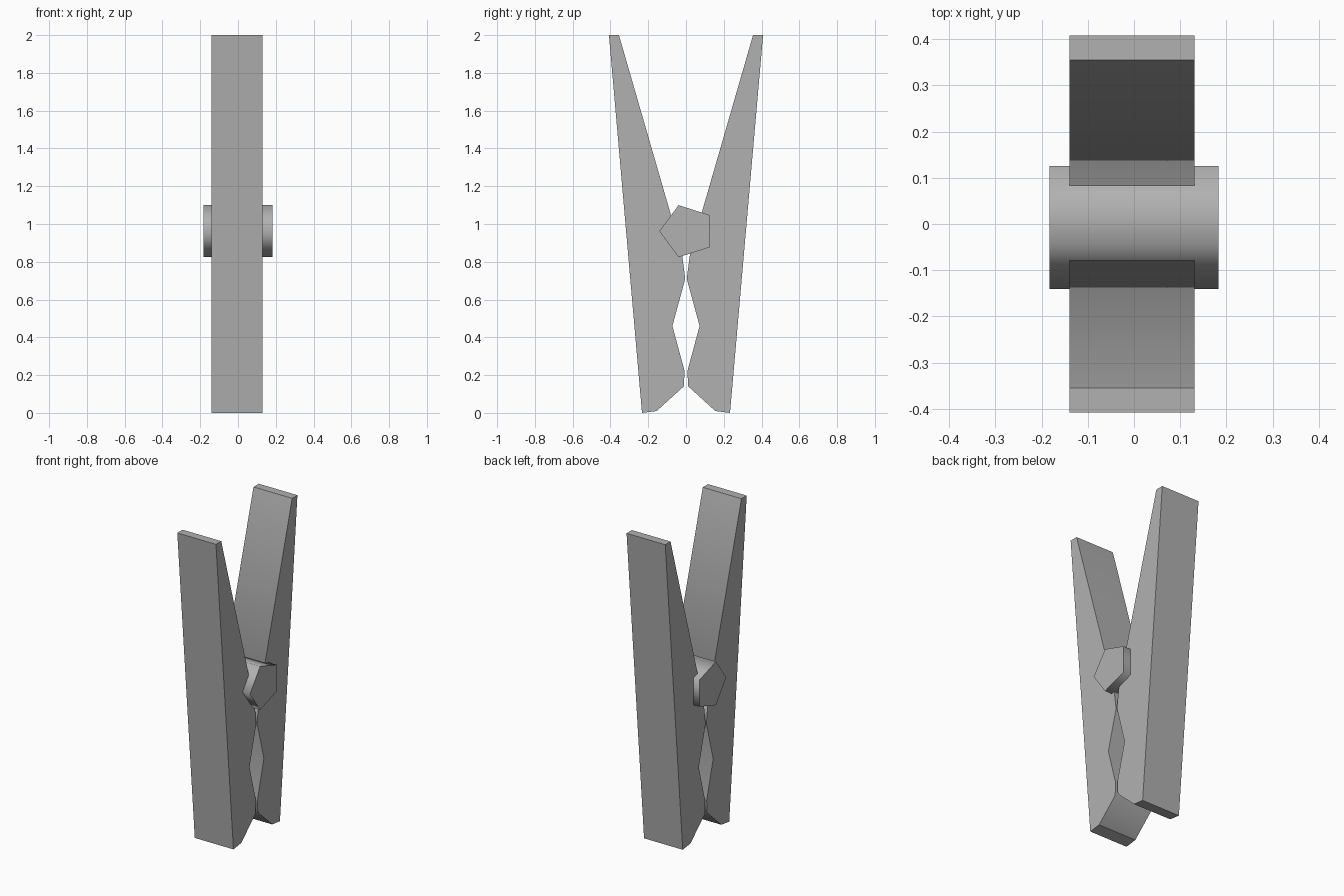
import bpy, bmesh
from math import cos, sin, pi, radians

if "Cube" in bpy.data.objects:
    bpy.data.objects.remove(bpy.data.objects["Cube"])

grey = bpy.data.materials.new("dark_grey")
grey.diffuse_color = (0.44, 0.44, 0.44, 1)
grey.use_nodes = True
grey.node_tree.nodes["Principled BSDF"].inputs["Base Color"].default_value = grey.diffuse_color


def extrude_profile(name, points, x0, x1, smooth_angle):
    """Extrude a (y, z) outline along x and smooth its shallow edges."""
    bm = bmesh.new()
    face = bm.faces.new([bm.verts.new((x0, y, z)) for y, z in points])
    new = bmesh.ops.extrude_face_region(bm, geom=[face])["geom"]
    verts = [v for v in new if isinstance(v, bmesh.types.BMVert)]
    bmesh.ops.translate(bm, verts=verts, vec=(x1 - x0, 0, 0))
    bmesh.ops.recalc_face_normals(bm, faces=bm.faces)
    mesh = bpy.data.meshes.new(name)
    bm.to_mesh(mesh)
    bm.free()
    mesh.materials.append(grey)
    obj = bpy.data.objects.new(name, mesh)
    bpy.context.collection.objects.link(obj)
    bpy.ops.object.select_all(action="DESELECT")
    bpy.context.view_layer.objects.active = obj
    obj.select_set(True)
    bpy.ops.object.shade_smooth_by_angle(angle=radians(smooth_angle))
    return obj


# Outline of one wooden arm: handle, spring notch, gripping jaw
arm = [(0.408, 2.0), (0.355, 2.0), (0.076, 1.035), (0.097, 0.99),
       (0.097, 0.93), (0.07, 0.875), (0.021, 0.84), (0.004, 0.71),
       (0.072, 0.46), (0.007, 0.22), (0.012, 0.14), (0.155, 0.01),
       (0.233, 0.0)]

# Two mirrored arms; the edge under the jaw tip stays crisp
for name, side in (("back_arm", 1), ("front_arm", -1)):
    obj = extrude_profile(name, [(side * y, z) for y, z in arm],
                          -0.14, 0.131, 52)
    for edge in obj.data.edges:
        if all(abs(obj.data.vertices[v].co.z - 0.01) < 0.001
               for v in edge.vertices):
            edge.use_edge_sharp = True

# Five-sided spring barrel, smooth around its side with crisp end caps
pentagon = [(0.006 + 0.147 * cos(pi + i * 2 * pi / 5),
             0.962 + 0.145 * sin(pi + i * 2 * pi / 5)) for i in range(5)]
extrude_profile("spring", pentagon, -0.183, 0.183, 80)
